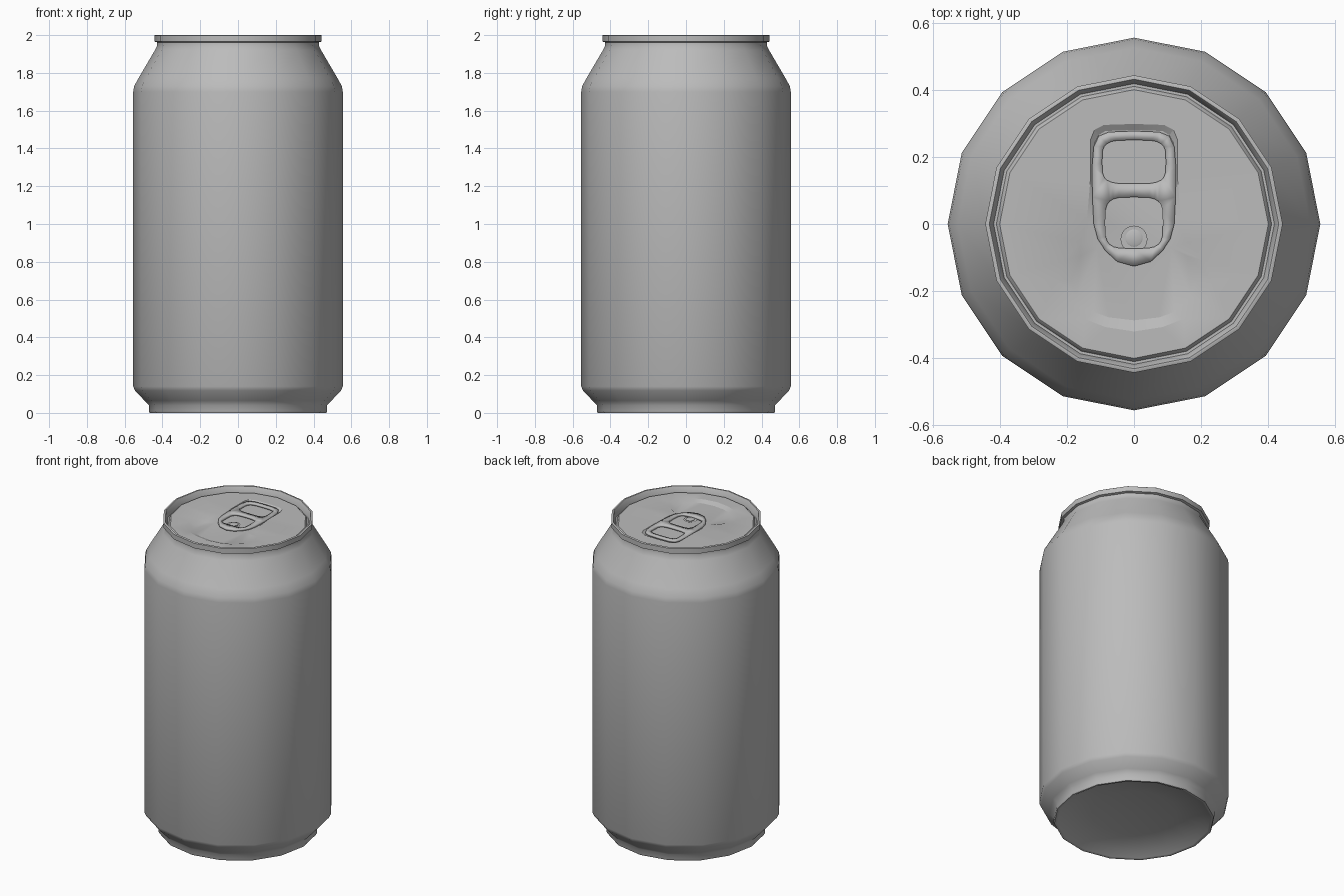
import bpy, bmesh, math
from mathutils import Vector

cube = bpy.data.objects.get("Cube")
if cube:
    bpy.data.objects.remove(cube, do_unlink=True)

SIDES = 16
LID_R, LID_Z = 0.40, 1.972
FLOOR_Z = LID_Z - 0.012

metal = bpy.data.materials.new("brushed_grey_metal")
metal.use_nodes = True
grey = (0.50, 0.50, 0.50, 1)
metal.diffuse_color = grey
metal.node_tree.nodes["Principled BSDF"].inputs["Base Color"].default_value = grey


def finish(name, bm, angle=48):
    mesh = bpy.data.meshes.new(name)
    bm.to_mesh(mesh)
    bm.free()
    mesh.materials.append(metal)
    obj = bpy.data.objects.new(name, mesh)
    bpy.context.collection.objects.link(obj)
    bpy.ops.object.select_all(action='DESELECT')
    obj.select_set(True)
    bpy.context.view_layer.objects.active = obj
    bpy.ops.object.shade_smooth_by_angle(angle=math.radians(angle))
    return obj


def circle(r, n=SIDES, cx=0, cy=0):
    return [(cx + r * math.cos(math.tau * i / n), cy + r * math.sin(math.tau * i / n))
            for i in range(n)]


def lathe(name, profile, centre=(0, 0), sides=SIDES, angle=48):
    """Turn an (r, z) profile about z; the ends may close on the axis."""
    bm = bmesh.new()
    rings = []
    for r, z in profile:
        pts = circle(r, sides, *centre) if r else [centre]
        rings.append([bm.verts.new((x, y, z)) for x, y in pts])
    for a, b in zip(rings, rings[1:]):
        for i in range(sides):
            j = (i + 1) % sides
            quad = [a[i % len(a)], a[j % len(a)], b[j % len(b)], b[i % len(b)]]
            bm.faces.new(list(dict.fromkeys(quad)))
    return finish(name, bm, angle)


def mirrored(half):
    """Close a left-hand outline that starts and ends on x = 0."""
    return half + [(-x, y) for x, y in reversed(half[1:-1])]


def rounded(w, y0, y1, bulge=4.0, n=24):
    """Superellipse between y0 and y1 with half width w."""
    pts = []
    for i in range(n):
        c, s = math.cos(math.tau * i / n), math.sin(math.tau * i / n)
        f = lambda v: math.copysign(abs(v) ** (2 / bulge), v)
        pts.append((w * f(c), (y0 + y1) / 2 + (y1 - y0) / 2 * f(s)))
    return pts


def add_loop(bm, pts, z):
    vs = [bm.verts.new((x, y, z)) for x, y in pts]
    return vs, [bm.edges.new((vs[i - 1], vs[i])) for i in range(len(vs))]


def fill(bm, edges):
    bmesh.ops.triangle_fill(bm, edges=edges, use_beauty=True, normal=Vector((0, 0, 1)))


# Can shell: domed base, foot, wall, shoulder, neck, rolled rim and groove
lathe("can_body", [
    (0, 0.07), (0.25, 0.055), (0.40, 0.03), (0.45, 0.003), (0.457, 0), (0.467, 0),
    (0.472, 0.01), (0.472, 0.04), (0.495, 0.065), (0.545, 0.118), (0.555, 0.14),
    (0.555, 1.70), (0.550, 1.73), (0.525, 1.775), (0.44, 1.92), (0.428, 1.945),
    (0.428, 1.962), (0.443, 1.966), (0.443, 1.998), (0.440, 2.0), (0.431, 2.0),
    (0.428, 1.996), (0.418, 1.955), (0.410, 1.955), (0.404, 1.968), (LID_R, LID_Z)])

# Lid with a keyhole-shaped recess
outer = mirrored([(0, .298), (-.09, .295), (-.118, .28), (-.13, .25), (-.13, .13),
                  (-.14, .015), (-.16, -.055), (-.212, -.11), (-.233, -.167),
                  (-.212, -.23), (-.146, -.283), (-.085, -.307), (0, -.32)])
inner = mirrored([(0, .28), (-.085, .277), (-.105, .265), (-.118, .24), (-.118, .13),
                  (-.116, .015), (-.11, -.07), (-.158, -.095), (-.188, -.167),
                  (-.17, -.217), (-.12, -.262), (-.075, -.278), (0, -.287)])
bm = bmesh.new()
_, rim_edges = add_loop(bm, circle(LID_R), LID_Z)
top_v, top_e = add_loop(bm, outer, LID_Z)
fill(bm, rim_edges + top_e)
low_v, low_e = add_loop(bm, inner, FLOOR_Z)
for i in range(len(top_v)):
    bm.faces.new((top_v[i - 1], top_v[i], low_v[i], low_v[i - 1]))
fill(bm, low_e)
bmesh.ops.recalc_face_normals(bm, faces=bm.faces)
if sum(f.normal.z for f in bm.faces) < 0:
    bmesh.ops.reverse_faces(bm, faces=bm.faces)
finish("lid", bm, 20)

# Pull tab with a finger hole and a rivet hole
tab_outline = mirrored([(0, .277), (-.075, .274), (-.105, .262), (-.12, .23), (-.125, .17),
                        (-.124, .08), (-.12, 0), (-.108, -.045), (-.085, -.08),
                        (-.05, -.112), (0, -.126)])
bm = bmesh.new()
edges = []
for outline in (tab_outline, rounded(.095, .12, .25), rounded(.086, -.073, .08)):
    edges += add_loop(bm, outline, LID_Z + 0.002)[1]
fill(bm, edges)
for f in bm.faces:
    if f.normal.z < 0:
        f.normal_flip()
tab = finish("pull_tab", bm, 35)
solid = tab.modifiers.new("thickness", 'SOLIDIFY')
solid.thickness = 0.012
solid.offset = -1

# Tongue inside the rivet hole, and the rivet
bm = bmesh.new()
tongue = [(x, max(y, -.075)) for x, y in circle(.040, 20, 0, -.045)]
fill(bm, add_loop(bm, tongue, LID_Z - 0.006)[1])
for f in bm.faces:
    if f.normal.z < 0:
        f.normal_flip()
finish("rivet_tongue", bm)
lathe("rivet", [(.026, FLOOR_Z), (.026, LID_Z - .002), (.022, LID_Z), (0, LID_Z)],
      (0, -.042), 16, 35)
